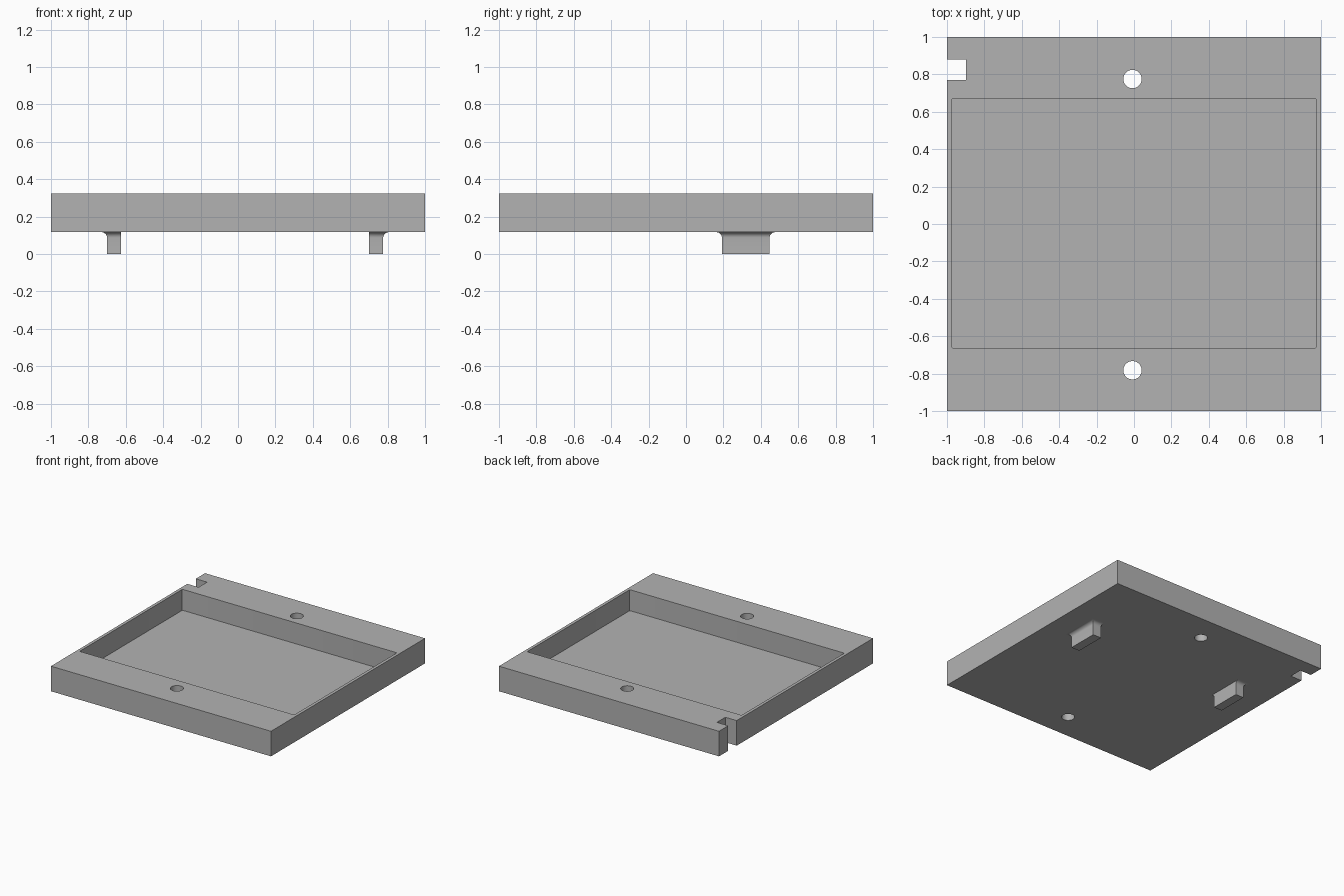
import bpy, bmesh, math
from mathutils import Vector

cube = bpy.data.objects.get("Cube")
if cube:
    bpy.data.objects.remove(cube, do_unlink=True)

BOTTOM, TOP, FLOOR = 0.117, 0.323, 0.151

grey = bpy.data.materials.new("plain grey")
grey.use_nodes = True
grey.diffuse_color = (0.45, 0.45, 0.45, 1)
grey.node_tree.nodes["Principled BSDF"].inputs["Base Color"].default_value = grey.diffuse_color


def add_object(name, bm):
    bmesh.ops.recalc_face_normals(bm, faces=bm.faces)
    mesh = bpy.data.meshes.new(name)
    bm.to_mesh(mesh)
    bm.free()
    mesh.materials.append(grey)
    obj = bpy.data.objects.new(name, mesh)
    bpy.context.collection.objects.link(obj)
    return obj


def box(name, low, high, corner=0):
    low, high = Vector(low), Vector(high)
    bm = bmesh.new()
    bmesh.ops.create_cube(bm, size=1)
    for v in bm.verts:
        v.co = (low + high) / 2 + v.co * (high - low)
    if corner:
        upright = [e for e in bm.edges
                   if abs(e.verts[0].co.z - e.verts[1].co.z) > 0.01]
        bmesh.ops.bevel(bm, geom=upright, offset=corner, segments=3,
                        profile=0.5, affect='EDGES')
    return add_object(name, bm)


def cylinder(name, x, y, radius):
    bm = bmesh.new()
    bmesh.ops.create_cone(bm, cap_ends=True, segments=48, radius1=radius,
                          radius2=radius, depth=1)
    bmesh.ops.translate(bm, verts=bm.verts, vec=(x, y, TOP / 2))
    return add_object(name, bm)


def smooth(obj):
    bpy.ops.object.select_all(action='DESELECT')
    obj.select_set(True)
    bpy.context.view_layer.objects.active = obj
    bpy.ops.object.shade_smooth_by_angle(angle=math.radians(30))


# Tray: square slab with a pocket, two screw holes and an edge notch
tray = box("tray", (-1, -1, BOTTOM), (1, 1, TOP))
cutters = [
    box("pocket_cutter", (-0.975, -0.663, FLOOR), (0.975, 0.671, 1), 0.008),
    box("notch_cutter", (-1.5, 0.77, -1), (-0.897, 0.88, 1)),
    cylinder("back_hole_cutter", -0.008, 0.775, 0.049),
    cylinder("front_hole_cutter", -0.008, -0.782, 0.049),
]
bpy.context.view_layer.objects.active = tray
for cutter in cutters:
    cut = tray.modifiers.new("cut", 'BOOLEAN')
    cut.operation = 'DIFFERENCE'
    cut.solver = 'EXACT'
    cut.object = cutter
    bpy.ops.object.modifier_apply(modifier=cut.name)
for cutter in cutters:
    bpy.data.objects.remove(cutter, do_unlink=True)
smooth(tray)


# Tabs: small blocks flaring into the tray on the outer side and both ends
def tab(name, inner, outer, front=0.192, back=0.447, radius=0.03, steps=6):
    side = 1 if outer > inner else -1
    levels = [(0, 0)]
    for i in range(steps + 1):
        a = math.pi / 2 * i / steps
        levels.append((BOTTOM - radius + radius * math.sin(a),
                       radius * (1 - math.cos(a))))
    levels.append((BOTTOM + 0.01, radius))
    bm = bmesh.new()
    rings = []
    for z, flare in levels:
        x = outer + side * flare
        rings.append([bm.verts.new(p) for p in (
            (inner, front - flare, z), (x, front - flare, z),
            (x, back + flare, z), (inner, back + flare, z))])
    for low, high in zip(rings, rings[1:]):
        for i in range(4):
            j = (i + 1) % 4
            bm.faces.new((low[i], low[j], high[j], high[i]))
    bm.faces.new(rings[0])
    bm.faces.new(rings[-1])
    smooth(add_object(name, bm))


tab("right_tab", -0.626, -0.70)
tab("left_tab", 0.70, 0.776)
